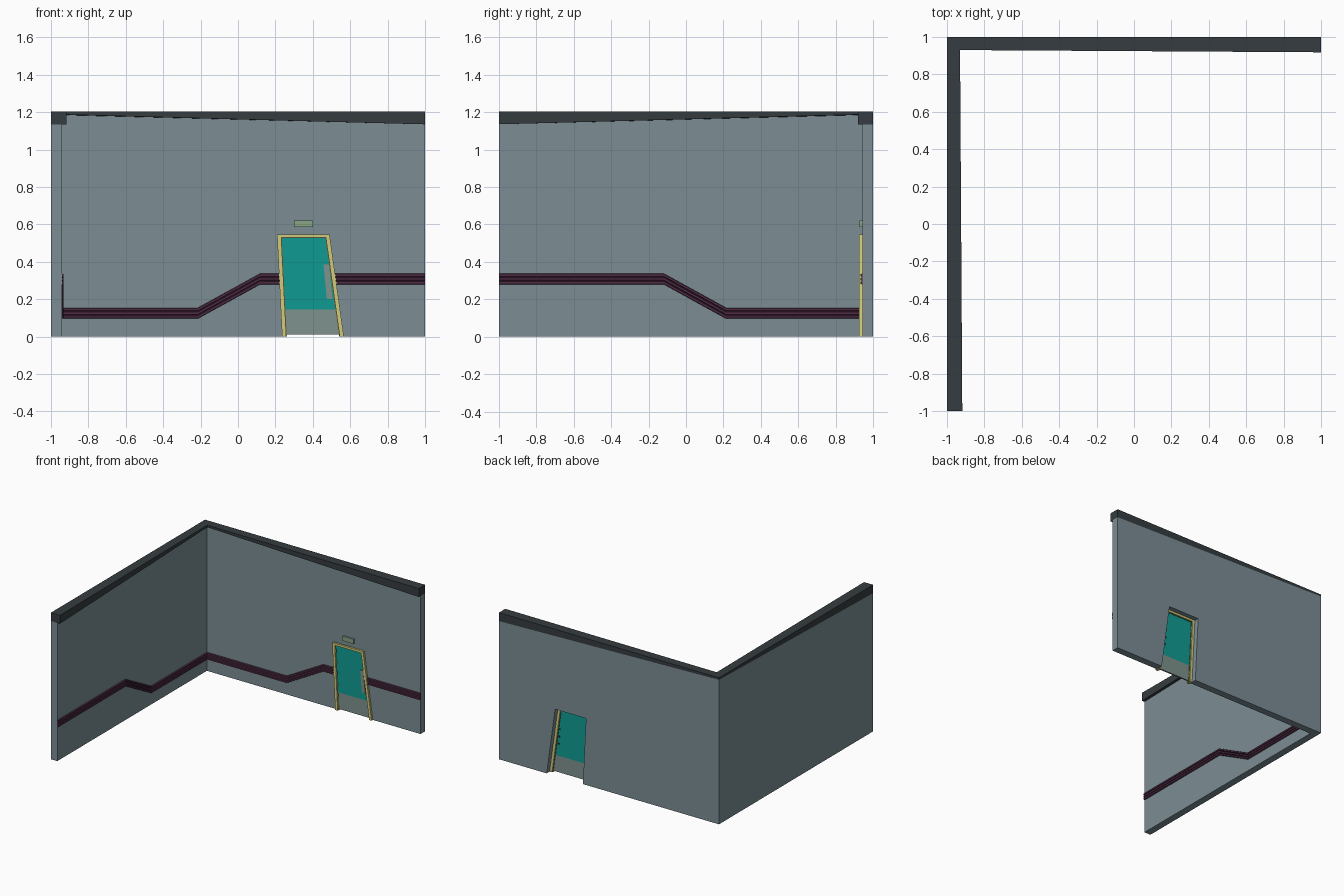
import bpy, bmesh

if "Cube" in bpy.data.objects:
    bpy.data.objects.remove(bpy.data.objects["Cube"])


def material(name, rgb):
    m = bpy.data.materials.new(name)
    m.diffuse_color = (*rgb, 1)
    m.use_nodes = True
    m.node_tree.nodes["Principled BSDF"].inputs["Base Color"].default_value = m.diffuse_color
    return m


WALL = material("wall_grey", (0.20, 0.27, 0.30))
DARK = material("trim_dark", (0.036, 0.045, 0.05))
TEAL = material("door_teal", (0.005, 0.33, 0.29))
YELLOW = material("frame_yellow", (0.65, 0.60, 0.20))
SEAL = material("frame_seal", (0.16, 0.14, 0.06))
PLATE = material("plate_grey", (0.21, 0.29, 0.27))
SIGN = material("sign_green", (0.25, 0.38, 0.24))
PLUM = material("rail_plum", (0.08, 0.025, 0.06))


def loft(name, rings, mat):
    """Solid through a list of matching closed rings, capped at both ends."""
    bm = bmesh.new()
    vs = [[bm.verts.new(p) for p in ring] for ring in rings]
    n = len(rings[0])
    for a, b in zip(vs, vs[1:]):
        for i in range(n):
            j = (i + 1) % n
            bm.faces.new((a[i], a[j], b[j], b[i]))
    bm.faces.new(vs[0][::-1])
    bm.faces.new(vs[-1])
    bmesh.ops.recalc_face_normals(bm, faces=bm.faces)
    me = bpy.data.meshes.new(name)
    bm.to_mesh(me)
    bm.free()
    me.materials.append(mat)
    ob = bpy.data.objects.new(name, me)
    bpy.context.collection.objects.link(ob)
    return ob


def panel_xz(name, pts, y0, y1, mat):
    return loft(name, [[(x, y, z) for x, z in pts] for y in (y0, y1)], mat)


def panel_yz(name, pts, x0, x1, mat):
    return loft(name, [[(x, y, z) for y, z in pts] for x in (x0, x1)], mat)


def rect(a, b, c, d):
    return [(a, c), (b, c), (b, d), (a, d)]


FACE = 0.942               # inner wall face
TOP, HI, LO = 1.204, 1.187, 1.135

# leaning door opening, as left and right edge x at height z
def left(z, inset=0):
    return 0.236 - 0.05 * z + inset


def right(z, inset=0):
    return 0.566 - 0.14 * z - inset


def slanted(z0, z1, inset=0):
    return [(left(z0, inset), z0), (right(z0, inset), z0),
            (right(z1, inset), z1), (left(z1, inset), z1)]


def arch(w, z0=0.0, z1=0.547):
    """Three-sided frame outline of width w around the opening."""
    zi = z1 - w * 0.8
    return [(left(z0), z0), (left(z1), z1), (right(z1), z1), (right(z0), z0),
            (right(z0, w), z0), (right(zi, w), zi), (left(zi, w), zi), (left(z0, w), z0)]


# walls, the back one notched for the door
panel_yz("left_wall", [(-1, 0), (1, 0), (1, HI), (-1, LO)], -1, -FACE, WALL)
panel_xz("back_wall", [(-FACE, 0), (left(0), 0), (left(.547), .547), (right(.547), .547),
                       (right(0), 0), (1, 0), (1, LO), (-FACE, HI - 0.0015)], FACE, 1, WALL)

# top trim, shallower towards the corner
loft("left_top_trim", [[(-1, -1, LO), (-0.918, -1, LO), (-0.918, -1, TOP), (-1, -1, TOP)],
                       [(-1, 1, HI), (-0.93, 0.93, HI), (-0.93, 0.93, TOP), (-1, 1, TOP)]], DARK)
loft("back_top_trim", [[(-1, 1, HI), (-0.93, 0.93, HI), (-0.93, 0.93, TOP), (-1, 1, TOP)],
                       [(1, 1, LO), (1, 0.918, LO), (1, 0.918, TOP), (1, 1, TOP)]], DARK)

# door frame, seal, leaf and kick plate
panel_xz("door_frame", arch(0.022), 0.925, 0.962, YELLOW)
panel_xz("door_seal", arch(0.025), 0.936, 0.955, SEAL)
panel_xz("door_leaf", slanted(0.145, 0.532, 0.02), 0.938, 0.95, TEAL)
panel_xz("door_kick_plate", slanted(0.01, 0.145, 0.02), 0.938, 0.95, PLATE)
panel_xz("door_handle_plate", [(.475, .2), (.505, .2), (.487, .385), (.457, .385)],
         0.93, 0.939, PLATE)
for i in range(3):
    z = 0.24 + i * 0.06
    panel_xz(f"door_bolt_{i + 1}", rect(0.49 - .1 * (z - .2), 0.502 - .1 * (z - .2), z, z + 0.012),
             0.949, 0.954, DARK)

# sign above the door
panel_xz("door_sign", rect(0.3, 0.4, 0.585, 0.622), 0.928, FACE + 0.002, SIGN)

# ribbed wall rail: three bevelled ribs, stepping up along each wall
profile = [(-0.029, -0.002)]
for c in (-0.020, 0.0, 0.020):
    profile += [(c - 0.009, 0.002), (c - 0.006, 0.01), (c + 0.006, 0.01), (c + 0.009, 0.002)]
profile.append((0.029, -0.002))


def rail(name, path, side):
    rings = []
    for s, z in path:
        if side == "back":
            rings.append([(s, FACE - d, z + h) for h, d in profile])
        else:
            rings.append([(-FACE + d, s, z + h) for h, d in profile])
    loft(name, rings, PLUM)


rail("rail_back_main", [(-FACE, .125), (-0.215, .125), (0.118, .308), (0.225, .308)], "back")
rail("rail_back_end", [(0.515, .308), (1, .308)], "back")
rail("rail_left", [(-1, .308), (-0.118, .308), (0.215, .125), (FACE, .125)], "left")
